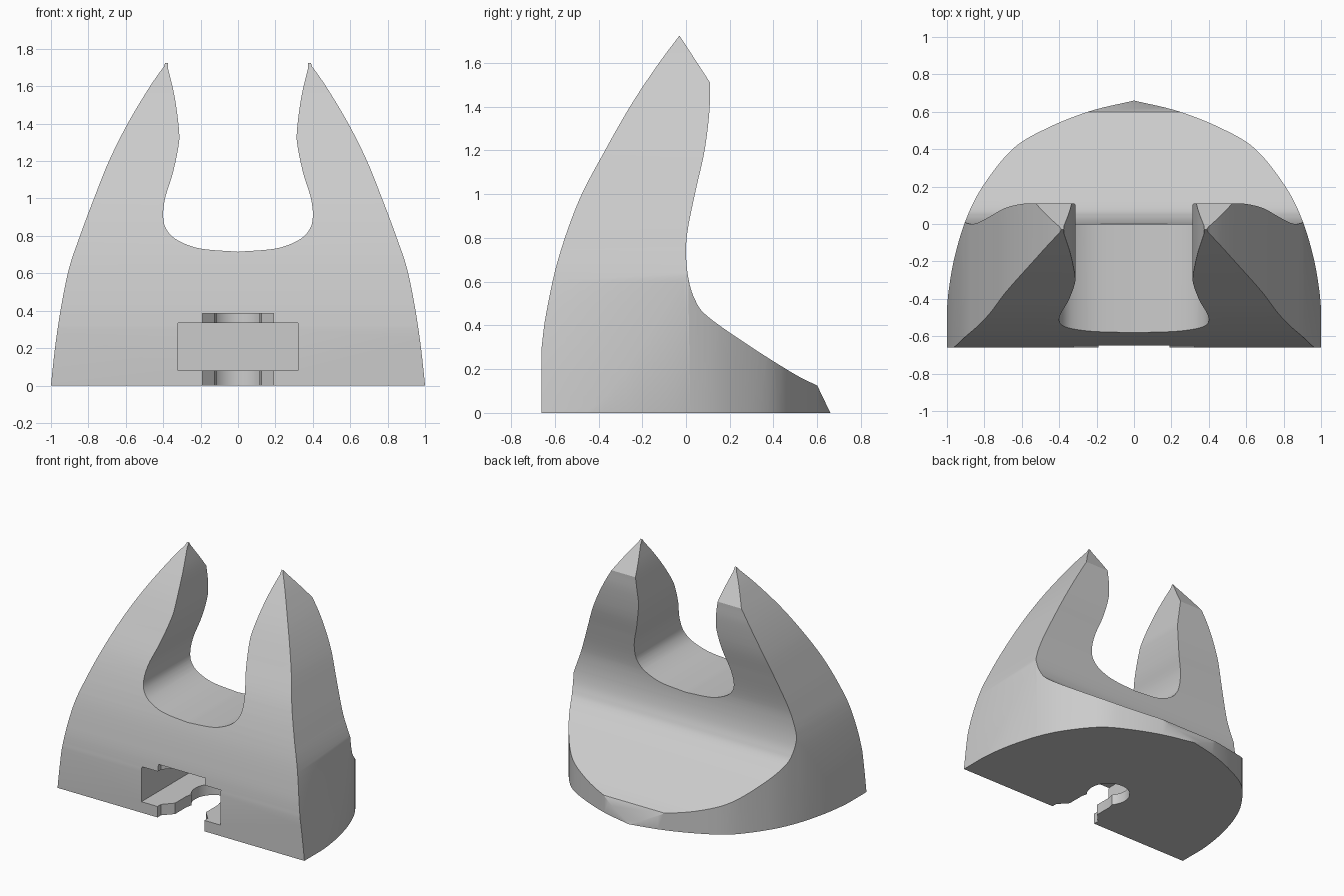
import bpy
import bmesh
import math
from mathutils import Vector

if "Cube" in bpy.data.objects:
    bpy.data.objects.remove(bpy.data.objects["Cube"], do_unlink=True)

grey = bpy.data.materials.new("light_grey")
grey.use_nodes = True
grey.diffuse_color = (0.6, 0.6, 0.6, 1)
grey.node_tree.nodes["Principled BSDF"].inputs["Base Color"].default_value = (0.6, 0.6, 0.6, 1)


def smooth(points, steps=6):
    """Catmull-Rom curve through the points, open at both ends."""
    p = [Vector(q) for q in points]
    p = [2 * p[0] - p[1]] + p + [2 * p[-1] - p[-2]]
    out = []
    for a, b, c, d in zip(p, p[1:], p[2:], p[3:]):
        for i in range(steps):
            t = i / steps
            out.append(0.5 * (2 * b + (c - a) * t + (2 * a - 5 * b + 4 * c - d) * t ** 2
                              + (3 * b - a - 3 * c + d) * t ** 3))
    return out + [p[-2]]


def mirrored(half):
    """Close a right-hand outline whose first and last points lie on the axis or share a level."""
    left = [Vector((-x, y)) for x, y in reversed(half) if x > 1e-4]
    return [Vector(q) for q in half] + left


def prism(name, outline, axis, low, high):
    """Extrude a flat outline along the given axis."""
    def place(q, depth):
        co = [q[0], q[1]]
        co.insert("xyz".index(axis), depth)
        return co
    bm = bmesh.new()
    face = bm.faces.new([bm.verts.new(place(q, low)) for q in outline])
    extruded = bmesh.ops.extrude_face_region(bm, geom=[face])
    move = Vector(place((0, 0), high - low))
    bmesh.ops.translate(bm, vec=move, verts=[g for g in extruded["geom"] if isinstance(g, bmesh.types.BMVert)])
    bmesh.ops.recalc_face_normals(bm, faces=bm.faces)
    mesh = bpy.data.meshes.new(name)
    bm.to_mesh(mesh)
    bm.free()
    mesh.materials.append(grey)
    obj = bpy.data.objects.new(name, mesh)
    bpy.context.collection.objects.link(obj)
    return obj


def combine(target, tool, operation):
    mod = target.modifiers.new(operation, "BOOLEAN")
    mod.operation, mod.solver, mod.object = operation, "EXACT", tool
    bpy.context.view_layer.objects.active = target
    bpy.ops.object.modifier_apply(modifier=mod.name)
    bpy.data.objects.remove(tool, do_unlink=True)


# Side profile: curved front, pointed tip, hollow back and sloping foot
front_curve = smooth([(-.66, .3), (-.64, .45), (-.585, .7), (-.49, .97), (-.37, 1.2),
                      (-.25, 1.41), (-.13, 1.59), (-.03, 1.725)])
back_curve = smooth([(.11, 1.51), (.107, 1.38), (.085, 1.2), (.045, 1.02), (.01, .85), (0, .74),
                     (.01, .62), (.04, .52), (.1, .44), (.3, .3), (.5, .175), (.6, .125)])
body = prism("horned_body", [(-.66, 0)] + front_curve + back_curve + [(.66, 0)], "x", -1.2, 1.2)

# Front profile: two horns around a rounded gap
outer = smooth([(1.003, -.1), (1, 0), (.965, .3), (.91, .6), (.845, .8), (.77, 1),
                (.69, 1.2), (.59, 1.4), (.47, 1.6), (.382, 1.725)])
inner = smooth([(.382, 1.725), (.34, 1.55), (.315, 1.36), (.32, 1.27), (.35, 1.13), (.39, 1),
                (.4, .9), (.38, .83), (.32, .775), (.2, .732), (0, .715)])
tip = [Vector((.376, 1.76))]
combine(body, prism("horns", mirrored(outer[:-1] + tip + inner[1:]), "y", -1, 1), "INTERSECT")

# Rounded footprint with a slight point at the back
footprint = [Vector((1.004, -.9))] + smooth([(1.004, -.5), (.99, -.35), (.96, -.18), (.9, .02), (.81, .2),
                                           (.65, .4), (.47, .51), (.24, .602), (0, .66)])
combine(body, prism("footprint", mirrored(footprint), "z", -.3, 2), "INTERSECT")

# Wide pocket and the keyhole through its floor and roof
pocket = [(-.32, -.8), (.32, -.8), (.32, -.11), (-.32, -.11)]
combine(body, prism("pocket_cutter", pocket, "z", .08, .335), "DIFFERENCE")
radius, centre = .15, -.28
arc = [(radius * math.cos(a), centre + radius * math.sin(a))
       for a in [math.radians(-40 + 130 * i / 20) for i in range(21)]]
keyhole = [(.19, -.8), (.19, -.62), (.125, -.55), (.125, -.42)] + arc
combine(body, prism("keyhole_cutter", mirrored(keyhole), "z", -.2, .385), "DIFFERENCE")

# Smooth shading with sharp edges kept
bpy.ops.object.select_all(action="DESELECT")
body.select_set(True)
bpy.context.view_layer.objects.active = body
bpy.ops.object.shade_smooth_by_angle(angle=math.radians(30))
